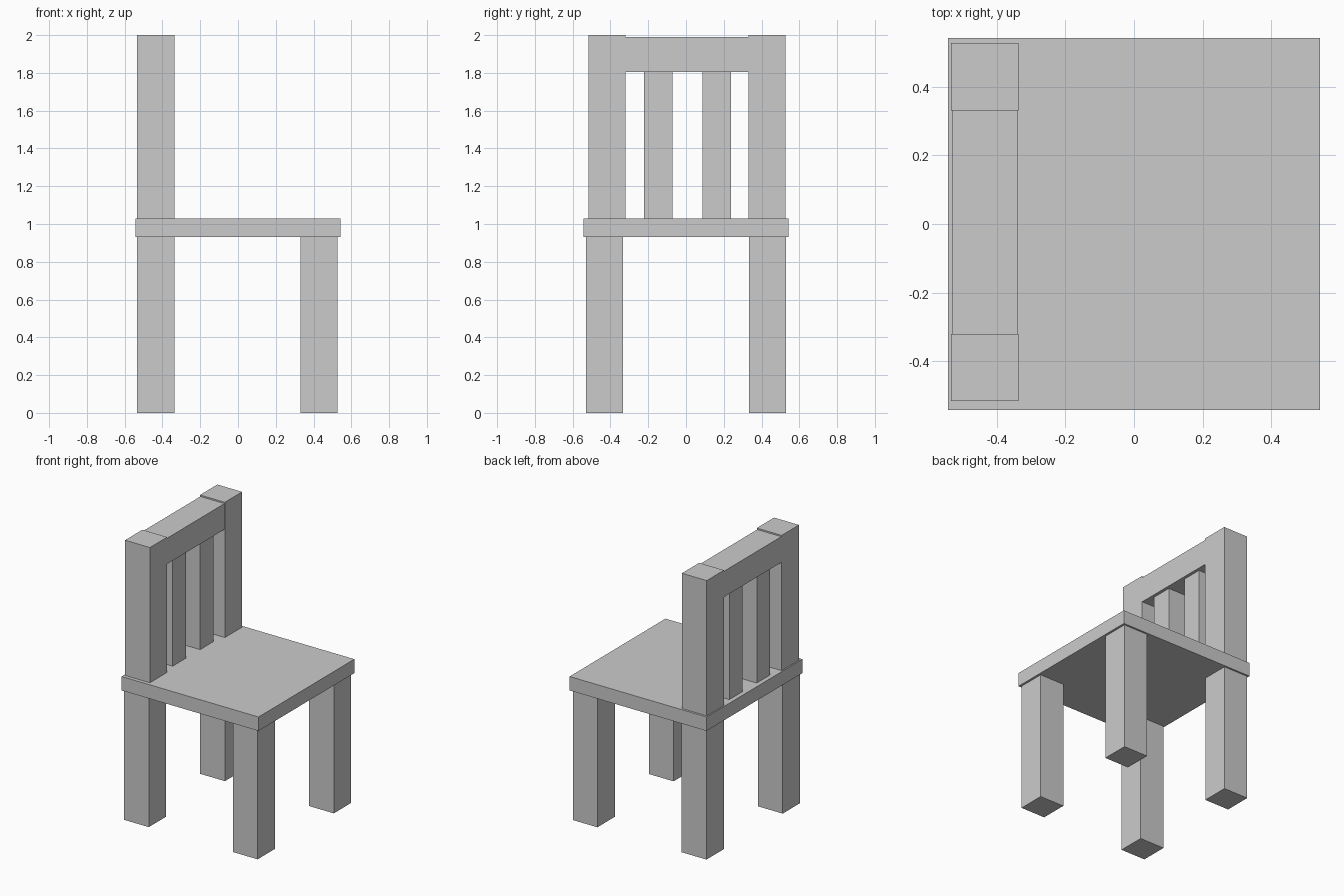
import bpy
from mathutils import Vector

if "Cube" in bpy.data.objects:
    bpy.data.objects.remove(bpy.data.objects["Cube"])


def box(name, x, y, z):
    """Axis-aligned box from (min, max) ranges."""
    lo, hi = Vector((x[0], y[0], z[0])), Vector((x[1], y[1], z[1]))
    bpy.ops.mesh.primitive_cube_add(size=1, location=(lo + hi) / 2)
    ob = bpy.context.object
    ob.name = name
    for v in ob.data.vertices:
        v.co = v.co * (hi - lo)
    return ob


SEAT_BOTTOM, SEAT_TOP = 0.93, 1.03
RAIL_BOTTOM = 1.805

# Seat slab
box("seat", (-0.543, 0.543), (-0.543, 0.543), (SEAT_BOTTOM, SEAT_TOP))

# Four square legs
for xname, xr in (("back", (-0.534, -0.337)), ("front", (0.332, 0.527))):
    for yname, yr in (("right", (-0.53, -0.333)), ("left", (0.333, 0.53))):
        box(f"{xname}_{yname}_leg", xr, yr, (0, SEAT_BOTTOM))

# Backrest posts
for yname, yr in (("right", (-0.517, -0.321)), ("left", (0.332, 0.528))):
    box(f"{yname}_back_post", (-0.534, -0.337), yr, (SEAT_TOP, 2.0))

# Top rail, slightly lower and thinner than the posts
box("top_rail", (-0.531, -0.34), (-0.321, 0.332), (RAIL_BOTTOM, 1.99))

# Backrest slats
for yname, yr in (("right", (-0.223, -0.072)), ("left", (0.088, 0.239))):
    box(f"{yname}_back_slat", (-0.511, -0.362), yr, (SEAT_TOP, RAIL_BOTTOM))
